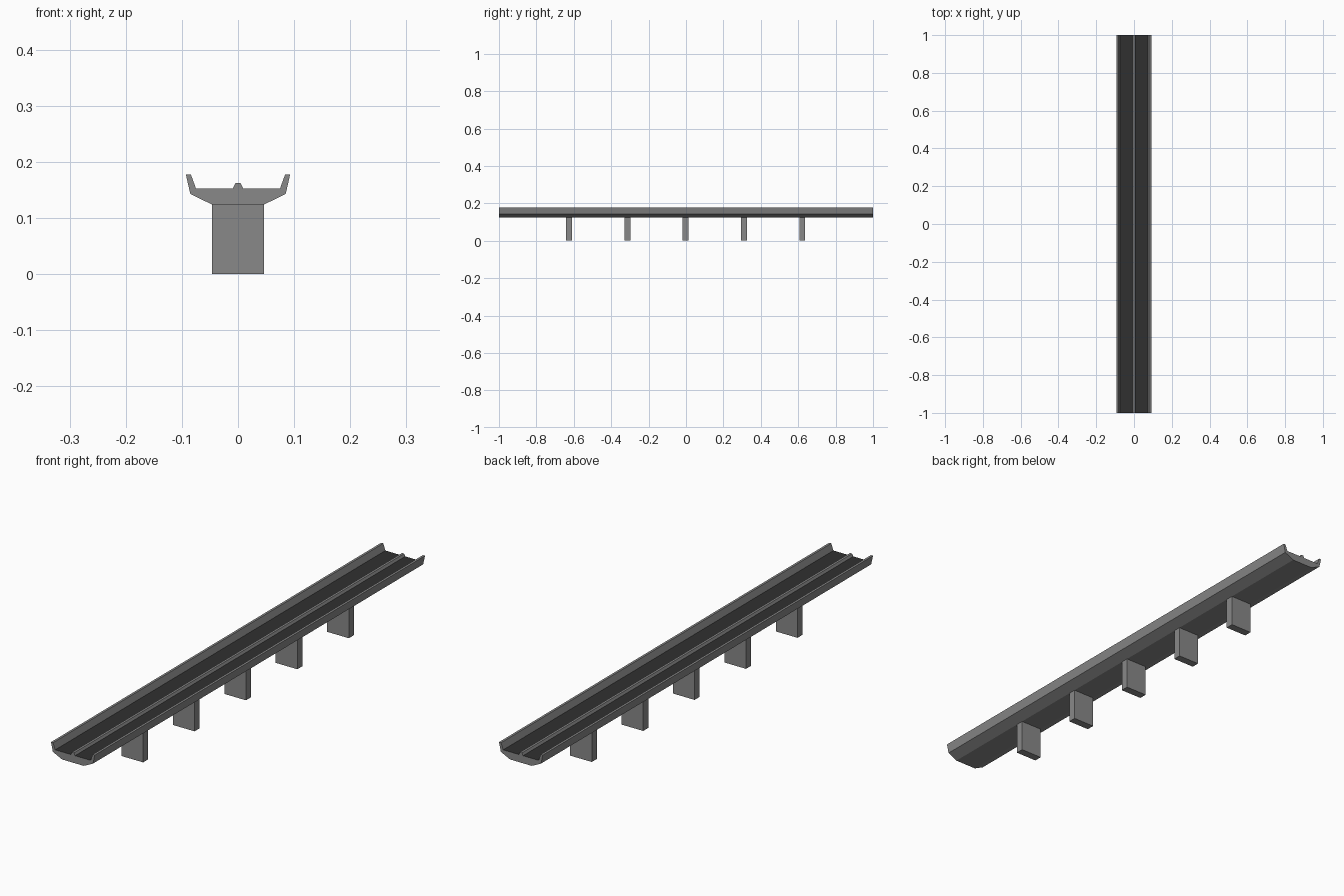
import bpy, bmesh

if "Cube" in bpy.data.objects:
    bpy.data.objects.remove(bpy.data.objects["Cube"])

def material(name, rgb):
    m = bpy.data.materials.new(name)
    m.diffuse_color = (*rgb, 1)
    m.use_nodes = True
    m.node_tree.nodes["Principled BSDF"].inputs["Base Color"].default_value = m.diffuse_color
    return m

def extrude_profile(name, points, y0, y1, mat=None):
    """Sweep a closed x-z outline along y."""
    bm = bmesh.new()
    face = bm.faces.new([bm.verts.new((x, y0, z)) for x, z in points])
    geom = bmesh.ops.extrude_face_region(bm, geom=[face])["geom"]
    verts = [g for g in geom if isinstance(g, bmesh.types.BMVert)]
    bmesh.ops.translate(bm, verts=verts, vec=(0, y1 - y0, 0))
    bmesh.ops.recalc_face_normals(bm, faces=bm.faces)
    me = bpy.data.meshes.new(name)
    bm.to_mesh(me)
    bm.free()
    ob = bpy.data.objects.new(name, me)
    bpy.context.collection.objects.link(ob)
    if mat:
        me.materials.append(mat)
    return ob

def box(name, x, y, z0, z1, wx, wy, mat=None):
    pts = [(x - wx / 2, z0), (x + wx / 2, z0), (x + wx / 2, z1), (x - wx / 2, z1)]
    return extrude_profile(name, pts, y - wy / 2, y + wy / 2, mat)

asphalt = material("asphalt", (0.03, 0.03, 0.03))
concrete = material("concrete", (0.25, 0.25, 0.25))
ROAD_Z, SOFFIT_Z = 0.153, 0.124

# Bridge deck with side parapets and central barrier, mirrored half outline
half = [(0.0045, 0.1625), (0.009, ROAD_Z), (0.075, ROAD_Z), (0.084, 0.178),
        (0.093, 0.178), (0.085, 0.143), (0.046, SOFFIT_Z)]
outline = half + [(-x, z) for x, z in reversed(half)]
deck = extrude_profile("bridge_deck", outline, -1, 1, concrete)

# Dark road surface on the two carriageways
deck.data.materials.append(asphalt)
for f in deck.data.polygons:
    if f.normal.z > 0.99 and abs(f.center.z - ROAD_Z) < 0.001:
        f.material_index = 1

# Support piers
for i in range(-2, 3):
    box(f"pier_{i + 3}", 0, i * 0.3115 - 0.002, 0, SOFFIT_Z, 0.092, 0.031, concrete)
